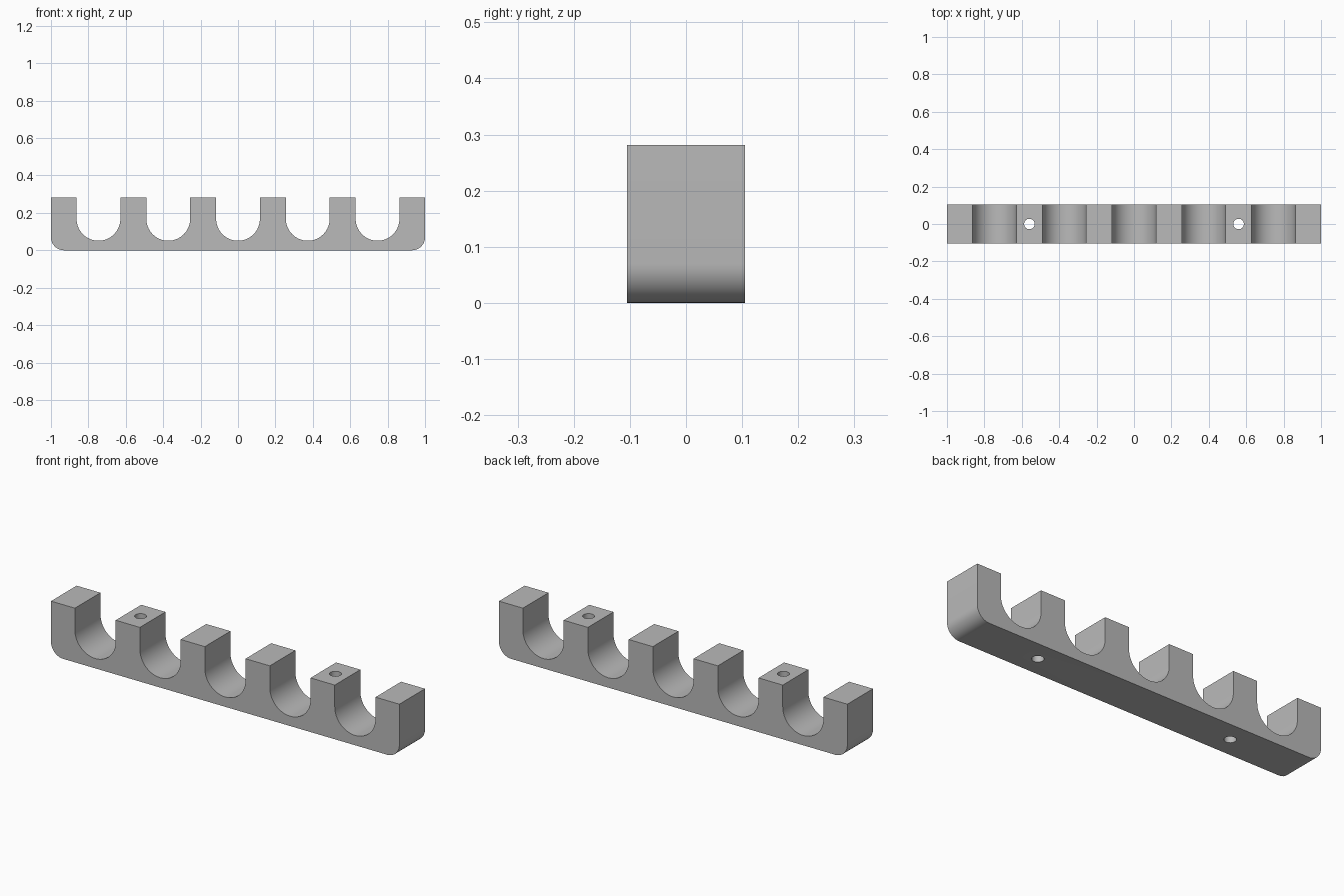
import bpy, bmesh
from math import sin, cos, pi, radians

cube = bpy.data.objects.get("Cube")
if cube:
    bpy.data.objects.remove(cube, do_unlink=True)

HALF_LENGTH, HALF_DEPTH, HEIGHT = 1.0, 0.105, 0.281
CORNER, SLOT_RADIUS, SLOT_CENTRE = 0.07, 0.117, 0.168
PITCH, SLOTS = 0.373, 5
HOLE_RADIUS = 0.028

grey = bpy.data.materials.new("grey plastic")
grey.use_nodes = True
colour = (0.49, 0.49, 0.49, 1)
grey.diffuse_color = colour
grey.node_tree.nodes["Principled BSDF"].inputs["Base Color"].default_value = colour


def arc(cx, cz, radius, start, end, steps):
    """Points along an arc, angles in units of pi."""
    angles = [pi * (start + (end - start) * i / steps) for i in range(steps + 1)]
    return [(cx + radius * cos(a), cz + radius * sin(a)) for a in angles]


# Side profile: rounded bottom corners, then U-shaped slots from right to left
profile = arc(CORNER - HALF_LENGTH, CORNER, CORNER, 1, 1.5, 12)
profile += arc(HALF_LENGTH - CORNER, CORNER, CORNER, 1.5, 2, 12)
profile.append((HALF_LENGTH, HEIGHT))
for i in range(SLOTS):
    x = PITCH * ((SLOTS - 1) / 2 - i)
    profile.append((x + SLOT_RADIUS, HEIGHT))
    profile += arc(x, SLOT_CENTRE, SLOT_RADIUS, 2, 1, 32)
    profile.append((x - SLOT_RADIUS, HEIGHT))
profile.append((-HALF_LENGTH, HEIGHT))

# Rack body
bm = bmesh.new()
face = bm.faces.new([bm.verts.new((x, -HALF_DEPTH, z)) for x, z in profile])
sweep = bmesh.ops.extrude_face_region(bm, geom=[face])["geom"]
bmesh.ops.translate(bm, vec=(0, 2 * HALF_DEPTH, 0),
                    verts=[v for v in sweep if isinstance(v, bmesh.types.BMVert)])
bmesh.ops.recalc_face_normals(bm, faces=bm.faces)
mesh = bpy.data.meshes.new("slotted_rack")
bm.to_mesh(mesh)
bm.free()
mesh.materials.append(grey)
rack = bpy.data.objects.new("slotted_rack", mesh)
bpy.context.collection.objects.link(rack)
bpy.ops.object.select_all(action='DESELECT')

# Vertical screw holes through two of the posts
for side in (-1, 1):
    bpy.ops.mesh.primitive_cylinder_add(vertices=32, radius=HOLE_RADIUS, depth=1,
                                        location=(side * PITCH * 1.5, 0, HEIGHT / 2))
    cutter = bpy.context.object
    cutter.name = "screw_hole_cutter"
    cutter.hide_render = True
    cutter.data.materials.append(grey)
    cut = rack.modifiers.new("screw_hole", 'BOOLEAN')
    cut.operation, cut.solver, cut.object = 'DIFFERENCE', 'EXACT', cutter
    bpy.context.view_layer.objects.active = rack
    bpy.ops.object.modifier_apply(modifier=cut.name)
    bpy.data.objects.remove(cutter, do_unlink=True)

# Smooth curves with crisp edges
rack.select_set(True)
bpy.context.view_layer.objects.active = rack
bpy.ops.object.shade_smooth_by_angle(angle=radians(30))
